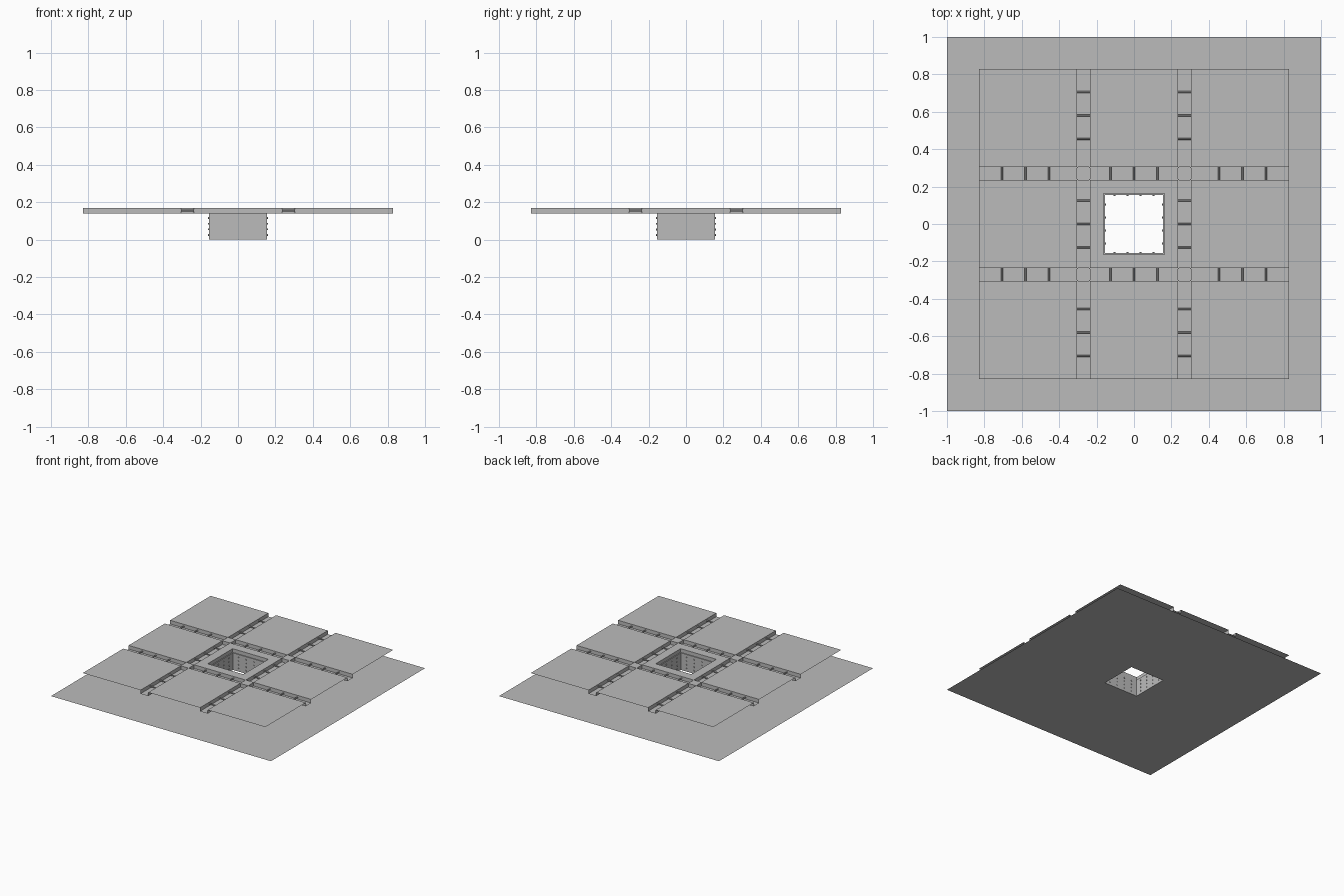
import bpy, bmesh, math
from mathutils import Matrix, Vector

cube = bpy.data.objects.get("Cube")
if cube:
    bpy.data.objects.remove(cube, do_unlink=True)

mat = bpy.data.materials.new("concrete grey")
mat.use_nodes = True
GREY = (0.5, 0.5, 0.5, 1)
mat.diffuse_color = GREY
mat.node_tree.nodes["Principled BSDF"].inputs["Base Color"].default_value = GREY

TOP, FLOOR = 0.17, 0.14          # deck level and channel floor level
PIT, WALL = 0.162, 0.155         # half sizes of deck opening and shaft
BREAKS = [-0.83, -0.305, -0.235, 0.235, 0.305, 0.83]


def finish(bm, name, smooth=False):
    bmesh.ops.remove_doubles(bm, verts=bm.verts, dist=0.0001)
    mesh = bpy.data.meshes.new(name)
    bm.to_mesh(mesh)
    bm.free()
    mesh.materials.append(mat)
    for p in mesh.polygons:
        p.use_smooth = smooth
    obj = bpy.data.objects.new(name, mesh)
    bpy.context.collection.objects.link(obj)
    return obj


def face(bm, *points):
    bm.faces.new([bm.verts.new(p) for p in points])


def flat(bm, x0, x1, y0, y1, z):
    face(bm, (x0, y0, z), (x1, y0, z), (x1, y1, z), (x0, y1, z))


def square(r, z):
    return [Vector((sx * r, sy * r, z)) for sx, sy in ((-1, -1), (1, -1), (1, 1), (-1, 1))]


def bridge(bm, outer, inner):
    """Ring of quads between two square loops."""
    for i in range(4):
        j = (i + 1) % 4
        face(bm, outer[i], outer[j], inner[j], inner[i])


def rod(bm, centre, axis, radius, length):
    turn = Vector((0, 0, 1)).rotation_difference(Vector(axis)).to_matrix().to_4x4()
    bmesh.ops.create_cone(bm, cap_ends=True, segments=10, radius1=radius, radius2=radius,
                          depth=length, matrix=Matrix.Translation(centre) @ turn)


# Ground sheet with the shaft opening
bm = bmesh.new()
bridge(bm, square(1, 0), square(WALL, 0))
finish(bm, "ground_sheet")

# Deck panels, channel floors and channel walls
deck, channel = bmesh.new(), bmesh.new()
for i in range(5):
    for j in range(5):
        x0, x1, y0, y1 = BREAKS[i], BREAKS[i + 1], BREAKS[j], BREAKS[j + 1]
        if i % 2 == 0 and j % 2 == 0:
            if i == j == 2:
                bridge(deck, square(x1, TOP), square(PIT, TOP))
            else:
                flat(deck, x0, x1, y0, y1, TOP)
        else:
            flat(channel, x0, x1, y0, y1, FLOOR)
            if i % 2 == 0:
                for y in (y0, y1):
                    face(channel, (x0, y, FLOOR), (x1, y, FLOOR), (x1, y, TOP), (x0, y, TOP))
            elif j % 2 == 0:
                for x in (x0, x1):
                    face(channel, (x, y0, FLOOR), (x, y1, FLOOR), (x, y1, TOP), (x, y0, TOP))
finish(deck, "deck_panels")
finish(channel, "drain_channels")

# Rounded blocks where the channels cross
for sx in (-1, 1):
    for sy in (-1, 1):
        bm = bmesh.new()
        size = Matrix.Diagonal((0.074, 0.074, TOP - FLOOR, 1))
        bmesh.ops.create_cube(bm, size=1, matrix=Matrix.Translation(
            (sx * 0.27, sy * 0.27, (TOP + FLOOR) / 2)) @ size)
        upright = [e for e in bm.edges if abs(e.verts[0].co.z - e.verts[1].co.z) > 0.01]
        bmesh.ops.bevel(bm, geom=upright, offset=0.01, segments=3, affect='EDGES', profile=0.5)
        finish(bm, "crossing_block")

# Rods across every channel
bm = bmesh.new()
for side in (-0.27, 0.27):
    for middle in (-0.58, 0, 0.58):
        for k in (-1, 0, 1):
            t = middle + k * 0.125
            rod(bm, (t, side, 0.155), (0, 1, 0), 0.005, 0.072)
            rod(bm, (side, t, 0.155), (1, 0, 0), 0.005, 0.072)
finish(bm, "channel_rods")

# Central shaft with a stepped rim
bm = bmesh.new()
rings = [square(PIT, TOP), square(PIT, FLOOR), square(WALL, FLOOR), square(WALL, 0)]
for a, b in zip(rings, rings[1:]):
    bridge(bm, a, b)
finish(bm, "central_shaft")

# Short pegs through the shaft walls
bm = bmesh.new()
for quarter in range(4):
    spin = Matrix.Rotation(quarter * math.pi / 2, 3, 'Z')
    for row in range(4):
        for col in range(4):
            centre = Vector((-0.105 + col * 0.07, -WALL, 0.025 + row * 0.03))
            rod(bm, spin @ centre, spin @ Vector((0, 1, 0)), 0.005, 0.01)
finish(bm, "shaft_pegs")
